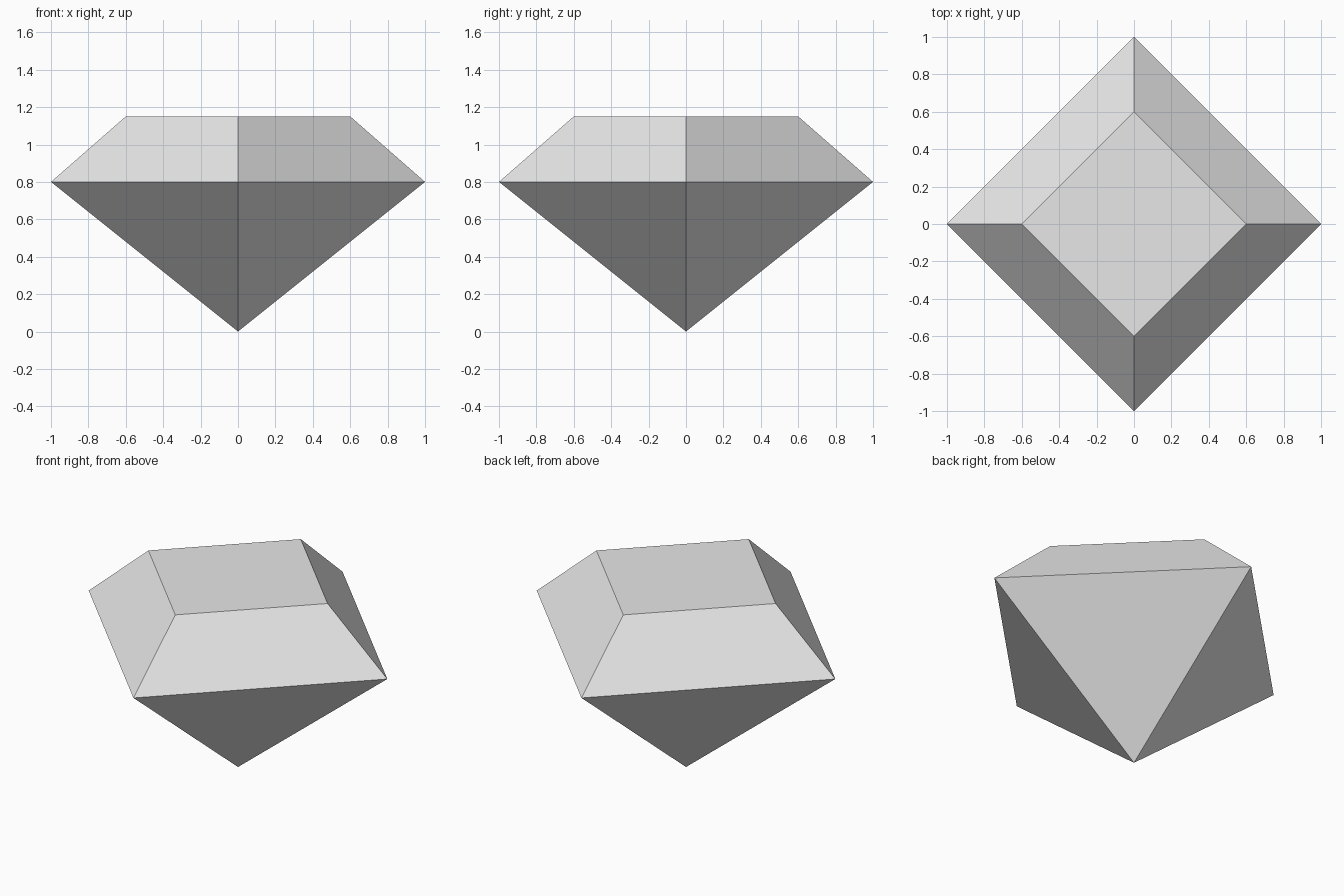
import bpy
import bmesh
from math import cos, sin, pi

cube = bpy.data.objects.get("Cube")
if cube:
    bpy.data.objects.remove(cube, do_unlink=True)

SIDES = 4
GIRDLE_RADIUS, GIRDLE_Z = 1.0, 0.8
TABLE_RADIUS, TABLE_Z = 0.6, 1.15

# Single pale grey material
grey = bpy.data.materials.new("pale_grey")
grey.use_nodes = True
colour = (0.8, 0.8, 0.8, 1.0)
grey.diffuse_color = colour
grey.node_tree.nodes["Principled BSDF"].inputs["Base Color"].default_value = colour


def ring(bm, radius, z):
    """Corner vertices of one level, with a corner on each axis."""
    angles = [2 * pi * i / SIDES for i in range(SIDES)]
    return [bm.verts.new((radius * cos(a), radius * sin(a), z)) for a in angles]


bm = bmesh.new()
tip = bm.verts.new((0, 0, 0))
girdle = ring(bm, GIRDLE_RADIUS, GIRDLE_Z)
table = ring(bm, TABLE_RADIUS, TABLE_Z)

# Pointed lower facets and sloping crown facets
for i in range(SIDES):
    j = (i + 1) % SIDES
    bm.faces.new((tip, girdle[j], girdle[i]))
    bm.faces.new((girdle[i], girdle[j], table[j], table[i]))

# Flat top
bm.faces.new(table)
bmesh.ops.recalc_face_normals(bm, faces=bm.faces)

mesh = bpy.data.meshes.new("cut_gem")
bm.to_mesh(mesh)
bm.free()
mesh.materials.append(grey)
gem = bpy.data.objects.new("cut_gem", mesh)
bpy.context.collection.objects.link(gem)
